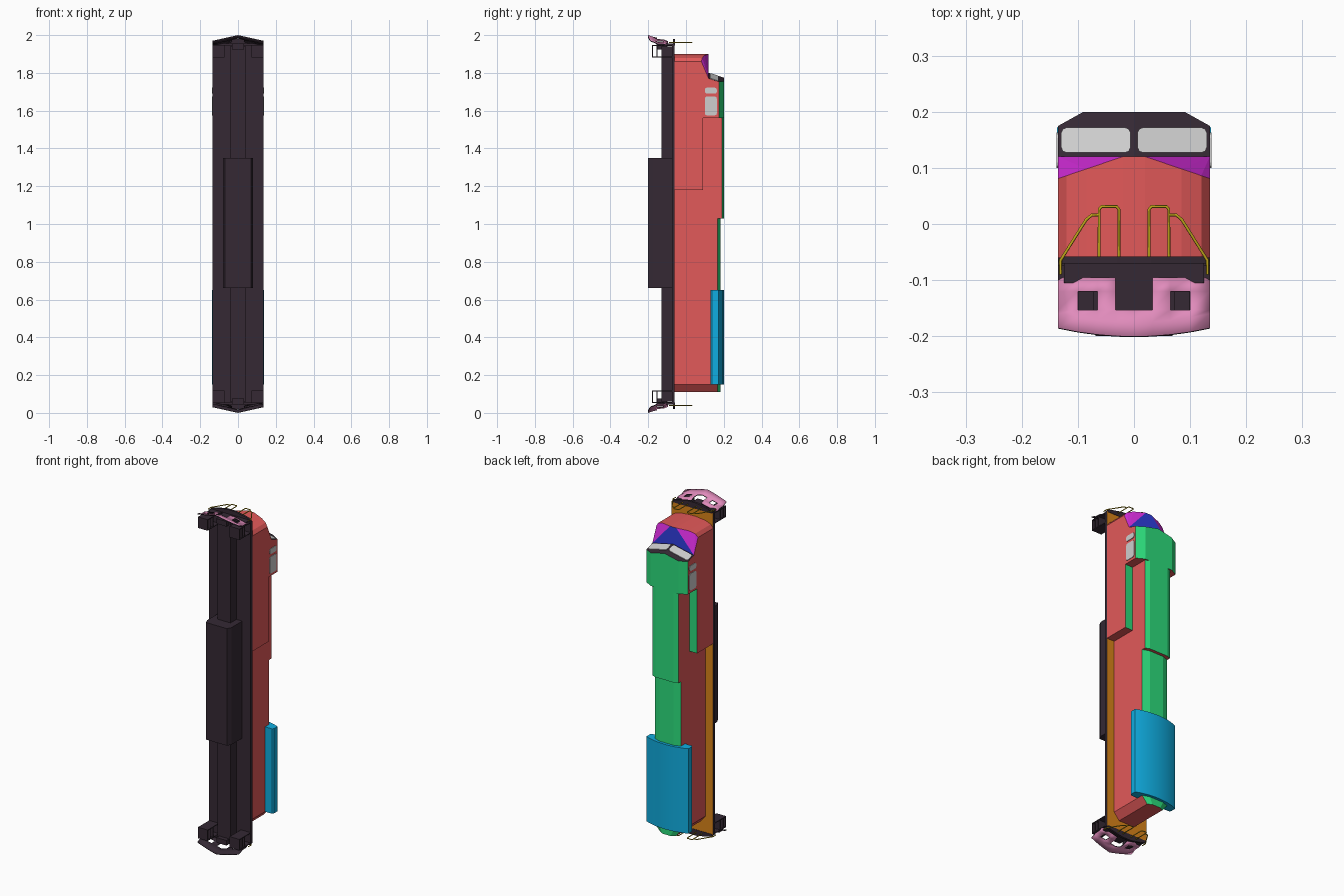
import bpy, bmesh, math
from mathutils import Vector

cube = bpy.data.objects.get("Cube")
if cube:
    bpy.data.objects.remove(cube, do_unlink=True)


def material(name, r, g, b):
    m = bpy.data.materials.new(name)
    m.use_nodes = True
    m.diffuse_color = (r, g, b, 1)
    m.node_tree.nodes["Principled BSDF"].inputs["Base Color"].default_value = (r, g, b, 1)
    return m


DARK = material("dark plum", .035, .022, .034)
RED = material("red", .76, .1, .1)
GREEN = material("green", .025, .72, .2)
CYAN = material("cyan", .005, .42, .75)
BLUE = material("deep blue", .03, .05, .75)
MAGENTA = material("magenta", .66, .025, .7)
PINK = material("pink", .75, .26, .5)
ORANGE = material("orange", .7, .23, .01)
YELLOW = material("yellow", .5, .36, .01)
GLASS = material("pale grey", .62, .62, .62)


def finish(name, bm, mats, rule=None, smooth=False, solid=True):
    """Turn a bmesh into an object; rule(normal) picks the material slot."""
    if solid:
        bmesh.ops.recalc_face_normals(bm, faces=bm.faces)
    bm.normal_update()
    for f in bm.faces:
        f.smooth = smooth
        if rule:
            f.material_index = rule(f.normal)
    me = bpy.data.meshes.new(name)
    bm.to_mesh(me)
    bm.free()
    for m in mats:
        me.materials.append(m)
    if smooth:
        me.set_sharp_from_angle(angle=math.radians(35))
    ob = bpy.data.objects.new(name, me)
    bpy.context.scene.collection.objects.link(ob)
    return ob


def loft(name, rings, mats, rule=None, smooth=False):
    """Skin equal rings of 3D points and cap both ends."""
    bm = bmesh.new()
    rows = [[bm.verts.new(p) for p in r] for r in rings]
    n = len(rows[0])
    for a, b in zip(rows, rows[1:]):
        for i in range(n):
            bm.faces.new((a[i], a[(i + 1) % n], b[(i + 1) % n], b[i]))
    bm.faces.new(rows[0])
    bm.faces.new(rows[-1])
    return finish(name, bm, mats, rule, smooth)


def hull(name, pts, mats, rule=None):
    bm = bmesh.new()
    for p in pts:
        bm.verts.new(p)
    bmesh.ops.convex_hull(bm, input=bm.verts[:])
    return finish(name, bm, mats, rule)


def mirrored(half):
    return half + [(-x, y) for x, y in reversed(half) if x]


def section(name, half, z0, z1, mats, rule=None, smooth=False):
    """Symmetric cross-section run along the length."""
    pts = mirrored(half)
    return loft(name, [[(x, y, z) for x, y in pts] for z in (z0, z1)], mats, rule, smooth)


def box(name, x0, x1, y0, y1, z0, z1, mats, rule=None):
    ring = [(x0, y0), (x1, y0), (x1, y1), (x0, y1)]
    return loft(name, [[(x, y, z) for x, y in ring] for z in (z0, z1)], mats, rule)


def rounded(a0, a1, b0, b1, r):
    """Rectangle with clipped corners."""
    k = r * .3
    out = []
    for a, b, sa, sb, flip in ((a0, b0, 1, 1, 0), (a1, b0, -1, 1, 1),
                               (a1, b1, -1, -1, 0), (a0, b1, 1, -1, 1)):
        c = [(a, b + sb * r), (a + sa * k, b + sb * k), (a + sa * r, b)]
        out += c[::-1] if flip else c
    return out


def roof_green(n):
    return 1 if n.y > .3 else 0


# Underframe and tank
box("deck", -.135, .135, -.075, -.06, .05, 1.95, [DARK, ORANGE], roof_green)
box("center_sill", -.042, .042, -.13, -.07, .06, 1.94, [DARK])
section("fuel_tank", [(.08, -.07), (.08, -.175), (.068, -.2)], .66, 1.35, [DARK])

# Long hood, with tapered rear end
low = mirrored([(.085, -.06), (.085, .168), (.045, .182)])
loft("rear_hood", [[(x * t, y, z) for x, y in low]
                   for z, t in ((.11, .6), (.15, 1), (1.03, 1))], [RED, GREEN], roof_green)
section("front_hood", [(.085, -.06), (.085, .19), (.06, .2)], 1.03, 1.57,
        [RED, GREEN], roof_green)
section("radiator_housing", [(.13, .13), (.137, .138), (.137, .172), (.11, .183), (.06, .195), (0, .2)],
        .15, .65, [CYAN], smooth=True)
for s in (-1, 1):
    xs = sorted((s * .08, s * .135))
    box("side_locker", *xs, -.06, .09, 1.18, 1.57, [RED, GREEN], roof_green)


# Cab with raked, V-shaped windscreen
def screen_z(x, y):
    return 1.80 - .222 * abs(x) - .3125 * (y - .12)


outline = [(0, .12), (.135, .12), (.135, .175), (.09, .2), (0, .2)]
cab_pts = []
for s in (-1, 1):
    for x, y in outline:
        cab_pts += [(s * x, y, screen_z(x, y)), (s * x, y, 1.56)]
    cab_pts += [(s * .135, -.06, 1.56), (s * .135, -.06, 1.77)]
hull("cab", cab_pts, [RED, GREEN, DARK],
     lambda n: 2 if n.z > .6 else roof_green(n))

for s in (-1, 1):
    pane = rounded(.006, .13, .127, .172, .01)
    loft("windscreen_pane", [[(s * x, y, screen_z(x, y) + d) for x, y in pane]
                             for d in (-.002, .003)], [GLASS])
    for z0, z1 in ((1.575, 1.675), (1.69, 1.722)):
        shape = rounded(.1, .163, z0, z1, .01)
        loft("cab_side_window", [[(s * x, y, z) for y, z in shape]
                                 for x in (.133, .138)], [GLASS])

# Short nose, its upper corners cut down to the sides
nose_pts = []
for s in (-1, 1):
    for x, z in ((.02, 1.9), (.085, 1.893), (.12, 1.88), (.135, 1.86)):
        nose_pts += [(s * x, -.06, z), (s * x, .127 - .34 * x if x > .02 else .12, z)]
    nose_pts += [(s * .135, -.06, 1.7), (s * .135, .12, 1.7), (s * .135, .12, 1.77)]
hull("nose", nose_pts, [RED, BLUE, MAGENTA],
     lambda n: 1 if n.y > .99 else 2 if n.y > .15 else 0)

# End fittings, made at the front
ends = []

# Plow: curved V-shaped sheet with openings
bm = bmesh.new()
cols = [0, .033, .065, .1, .135]
cols = [-x for x in cols[:0:-1]] + cols
rows = [(-.095, 1.945), (-.12, 1.955), (-.153, 1.956), (-.175, 1.961), (-.2, 1.97)]
grid = []
for i, (y, z) in enumerate(rows):
    line = []
    for x in cols:
        t = abs(x) / .135
        lift = .015 * t * t if i > 2 else 0
        line.append(bm.verts.new((x, y + lift, z + .03 * (1 - t))))
    grid.append(line)
for i in range(len(rows) - 1):
    for j in range(len(cols) - 1):
        mid = abs(cols[j] + cols[j + 1]) / 2
        gap = (mid < .033 and i < 2) or (.065 < mid < .1 and i == 1)
        if not gap:
            bm.faces.new((grid[i + 1][j], grid[i + 1][j + 1], grid[i][j + 1], grid[i][j]))
plow = finish("plow", bm, [PINK, DARK], smooth=True, solid=False)
mod = plow.modifiers.new("thickness", "SOLIDIFY")
mod.thickness = .005
mod.offset = -1
mod.material_offset = 1
mod.material_offset_rim = 1
ends.append(plow)

# Bumper plate, coupler and end sheet
plan = mirrored([(.128, 1.945), (.128, 1.958), (.1, 1.966), (.03, 1.98)])
ends.append(loft("anticlimber", [[(x, y, z) for x, z in plan] for y in (-.07, -.058)], [DARK]))
ends.append(box("end_sheet", -.125, .125, -.105, -.06, 1.945, 1.955, [DARK]))
ends.append(box("coupler", -.033, .033, -.155, -.1, 1.925, 1.955, [DARK]))

# Corner steps
for s in (-1, 1):
    x0, x1 = sorted((s * .072, s * .135))
    for y in (-.18, -.155, -.13):
        ends.append(box("step_tread", x0, x1, y, y + .004, 1.885, 1.945, [DARK]))
    for z in (1.882, 1.943):
        ends.append(box("step_panel", x0, x1, -.18, -.07, z, z + .004, [DARK]))

# Handrails
corner_rail = [(.131, -.09), (.131, -.065), (.085, .008), (.075, .016), (.062, .016)]
hoop_rail = [(.062, -.06), (.062, .026), (.058, .031), (.031, .031), (.027, .026), (.027, -.06)]
for s in (-1, 1):
    for name, path in (("corner_handrail", corner_rail), ("hoop_handrail", hoop_rail)):
        cu = bpy.data.curves.new(name, "CURVE")
        cu.dimensions = "3D"
        cu.bevel_depth = .0027
        cu.bevel_resolution = 1
        cu.use_fill_caps = True
        sp = cu.splines.new("POLY")
        sp.points.add(len(path) - 1)
        for p, (x, y) in zip(sp.points, path):
            p.co = (s * x, y, 1.96, 1)
        cu.materials.append(YELLOW)
        ob = bpy.data.objects.new(name, cu)
        bpy.context.scene.collection.objects.link(ob)
        ends.append(ob)

# Same fittings turned round for the rear
for ob in ends:
    twin = ob.copy()
    twin.name = "rear_" + ob.name.split(".")[0]
    twin.location = Vector((0, 0, 2))
    twin.rotation_euler = (0, math.pi, 0)
    bpy.context.scene.collection.objects.link(twin)
